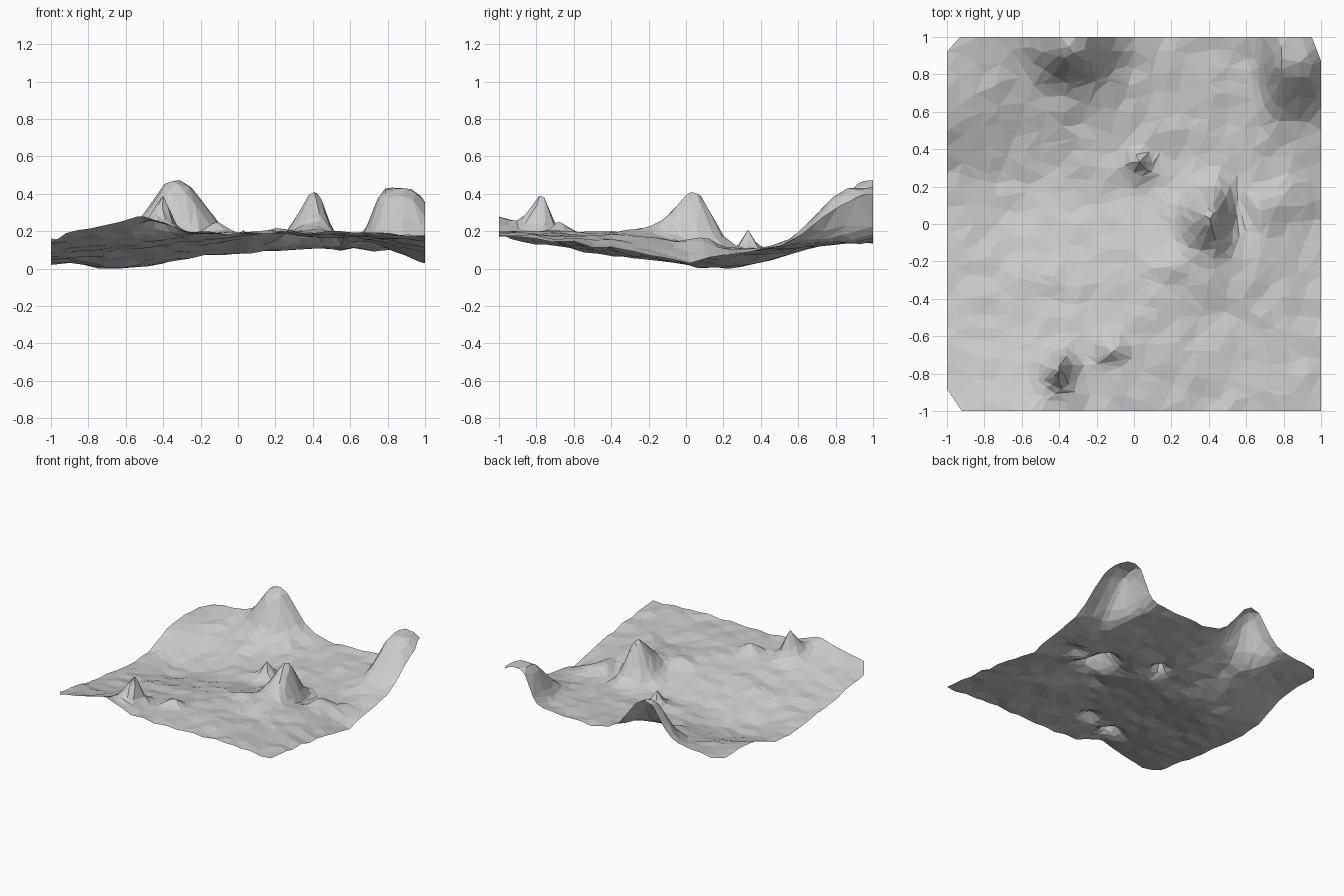
import bpy, bmesh, math, random
from mathutils import Vector, noise

if "Cube" in bpy.data.objects:
    bpy.data.objects.remove(bpy.data.objects["Cube"])

random.seed(4)
N = 90  # cells per side before reduction

# Rolling base heights: rows run y = -1 .. 1, columns x = -1 .. 1
BASE = [
    [.165, .245, .195, .19, .195, .18],
    [.10, .14, .175, .20, .18, .14],
    [.05, .08, .125, .18, .175, .085],
    [.03, .005, .065, .10, .115, .085],
    [.15, .09, .11, .12, .12, .13],
    [.15, .205, .19, .145, .16, .18],
]

# Hills: x, y, added height, spread west, east, south, north, exponent (2 = round, lower = pointed)
PEAKS = [
    (-.33, .95, .285, .115, .14, .125, .30, 2.2),  # back hill
    (.81, .91, .275, .085, .22, .21, .22, 2.5),    # back right hill
    (.41, .05, .27, .085, .075, .12, .09, 1.9),    # centre hill
    (-.40, -.77, .22, .045, .035, .06, .04, 1.4),  # front spike
    (.03, .33, .135, .025, .025, .025, .025, 1.2), # small spike
    (-.12, -.68, .06, .05, .06, .04, .05, 2),      # low bumps
    (.18, -.23, .03, .07, .08, .05, .06, 2),
    (.69, .11, .05, .05, .09, .07, .06, 2),
    (-.36, .62, .025, .04, .05, .06, .08, 2),
    (-.52, -1.0, .03, .08, .08, .08, .08, 2),
    (.54, .09, -.065, .05, .05, .13, .10, 2),      # hollows
    (.42, -.50, -.025, .12, .12, .08, .08, 2),
    (1.0, .0, -.045, .10, .10, .10, .10, 1.5),
]


def spline(p, t):
    """Catmull-Rom through evenly spaced values, t in 0..len-1."""
    i = max(0, min(len(p) - 2, int(t)))
    f = t - i
    b, c = p[i], p[i + 1]
    a = p[i - 1] if i > 0 else 2 * b - c
    d = p[i + 2] if i + 2 < len(p) else 2 * c - b
    return b + .5 * f * (c - a + f * (2*a - 5*b + 4*c - d + f * (3*(b - c) + d - a)))


def height(x, y):
    u, v = (x + 1) * 2.5, (y + 1) * 2.5
    z = spline([spline(row, u) for row in BASE], v)
    for px, py, h, w, e, s, n, k in PEAKS:
        dx = (x - px) / (w if x < px else e)
        dy = (y - py) / (s if y < py else n)
        z += h * math.exp(-.5 * math.hypot(dx, dy) ** k)
    return z + .014 * noise.noise(Vector((x * 5, y * 5, 2))) + .012 * noise.noise(Vector((x * 9, y * 9, 7)))


# Jittered triangulated sheet
bm = bmesh.new()
step = 2 / N
grid = []
for j in range(N + 1):
    row = []
    for i in range(N + 1):
        x, y = -1 + i * step, -1 + j * step
        if 0 < i < N:
            x += random.uniform(-.25, .25) * step
        if 0 < j < N:
            y += random.uniform(-.25, .25) * step
        row.append(bm.verts.new((x, y, height(x, y))))
    grid.append(row)
for j in range(N):
    for i in range(N):
        a, b, c, d = grid[j][i], grid[j][i + 1], grid[j + 1][i + 1], grid[j + 1][i]
        if random.random() < .5:
            bm.faces.new((a, b, c))
            bm.faces.new((a, c, d))
        else:
            bm.faces.new((a, b, d))
            bm.faces.new((b, c, d))

# Clipped corners (all but front right)
for co, no in (((-1, .92, 0), (-.08, .07, 0)), ((-1, -.88, 0), (-.12, -.08, 0)), ((1, .87, 0), (.13, .05, 0))):
    bmesh.ops.bisect_plane(bm, geom=bm.verts[:] + bm.edges[:] + bm.faces[:],
                           plane_co=co, plane_no=no, clear_outer=True)
low = min(v.co.z for v in bm.verts)
for v in bm.verts:
    v.co.z -= low

mesh = bpy.data.meshes.new("terrain")
bm.to_mesh(mesh)
bm.free()
terrain = bpy.data.objects.new("terrain", mesh)
bpy.context.collection.objects.link(terrain)

# Reduce to uneven low-poly facets
dec = terrain.modifiers.new("facets", 'DECIMATE')
dec.ratio = .075
